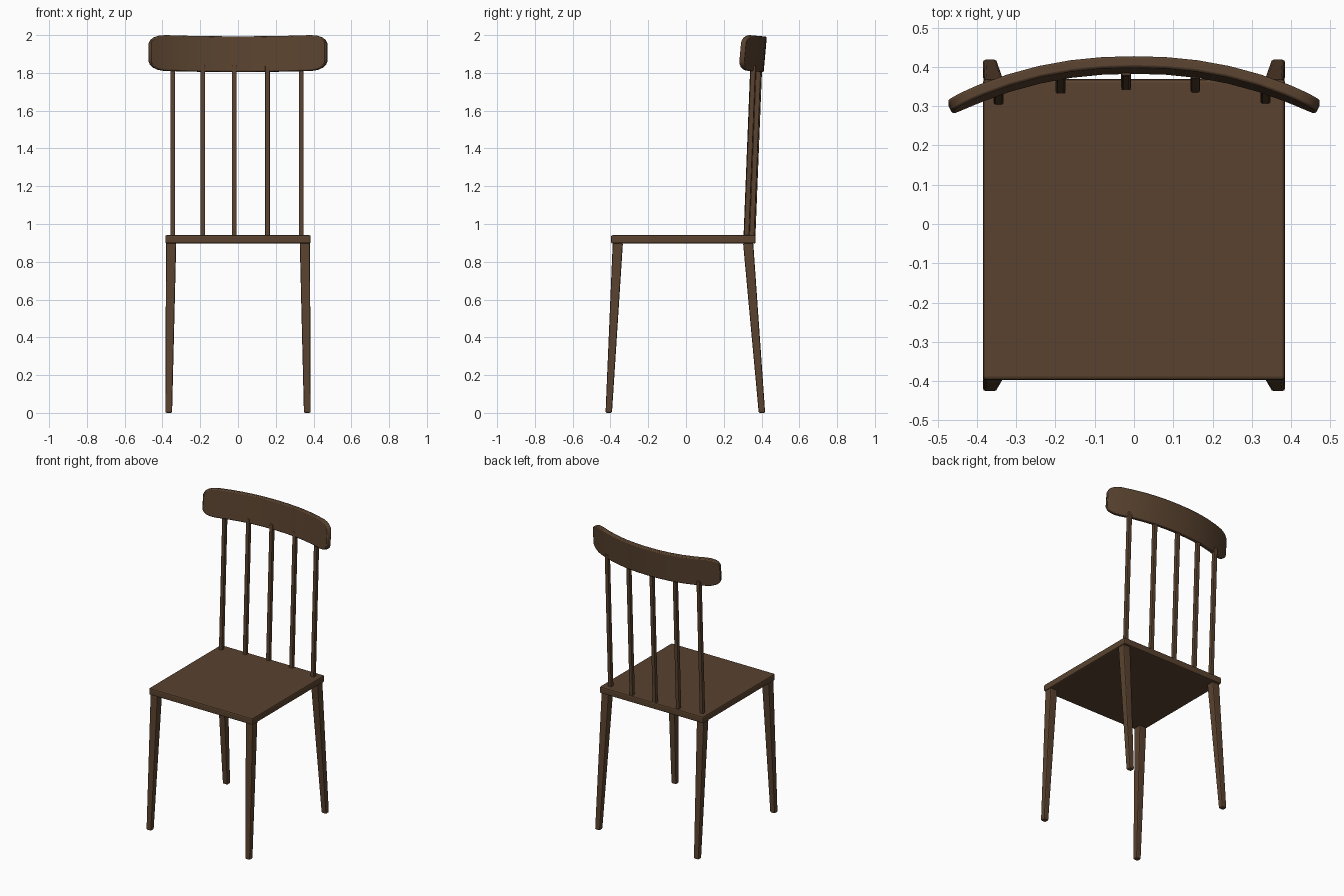
import bpy, bmesh, math
from mathutils import Vector

if "Cube" in bpy.data.objects:
    bpy.data.objects.remove(bpy.data.objects["Cube"])

wood = bpy.data.materials.new("dark_wood")
wood.diffuse_color = (0.1, 0.055, 0.028, 1)
wood.use_nodes = True
wood.node_tree.nodes["Principled BSDF"].inputs["Base Color"].default_value = wood.diffuse_color


def loft(name, rings, bevel):
    """Closed solid through equal-sized rings of points, with chamfered edges."""
    bm = bmesh.new()
    loops = [[bm.verts.new(p) for p in ring] for ring in rings]
    for a, b in zip(loops, loops[1:]):
        for i in range(len(a)):
            j = (i + 1) % len(a)
            bm.faces.new((a[i], a[j], b[j], b[i]))
    bm.faces.new(loops[0])
    bm.faces.new(loops[-1])
    bmesh.ops.recalc_face_normals(bm, faces=bm.faces)
    mesh = bpy.data.meshes.new(name)
    bm.to_mesh(mesh)
    bm.free()
    ob = bpy.data.objects.new(name, mesh)
    bpy.context.collection.objects.link(ob)
    mesh.materials.append(wood)
    mod = ob.modifiers.new("chamfer", 'BEVEL')
    mod.width = bevel
    mod.segments = 2
    mod.limit_method = 'ANGLE'
    mod.angle_limit = math.radians(40)
    return ob


def rect(x, y, z, hx, hy):
    return [(x - hx, y - hy, z), (x + hx, y - hy, z), (x + hx, y + hy, z), (x - hx, y + hy, z)]


# Seat slab
loft("seat", [rect(0, -0.014, 0.896, 0.385, 0.383), rect(0, -0.014, 0.941, 0.385, 0.383)], 0.008)

# Tapered, splayed legs
for side, sx in (("left", -1), ("right", 1)):
    for end, y0, y1 in (("front", -0.409, -0.361), ("back", 0.402, 0.329)):
        loft(f"{end}_{side}_leg", [rect(sx * 0.367, y0, 0, 0.018, 0.017),
                                   rect(sx * 0.354, y1, 0.9, 0.027, 0.027)], 0.007)


# Bowed, leaning top rail
def bow(x):
    return 0.405 - 0.108 * (abs(x) / 0.47) ** 2.2


LEAN = 0.09
half = [(0, 0.094), (0.08, 0.094), (0.16, 0.094), (0.24, 0.094), (0.32, 0.094), (0.39, 0.094),
        (0.42, 0.09), (0.445, 0.08), (0.46, 0.067), (0.469, 0.048)]
stations = [(-x, h) for x, h in half[:0:-1]] + half
rings = []
for x, h in stations:
    slope = (bow(x + 0.001) - bow(x - 0.001)) / 0.002
    n = Vector((-slope, 1, 0)).normalized() * 0.0145
    ring = []
    for s, t in ((-1, -1), (1, -1), (1, 1), (-1, 1)):
        p = Vector((x, bow(x), 0)) + n * s
        p.z = 1.903 + t * h - (p.y - 0.36) * LEAN
        p.y += t * h * LEAN
        ring.append(p)
    rings.append(ring)
rail = loft("top_rail", rings, 0.006)
for f in rail.data.polygons:
    f.use_smooth = len(f.vertices) == 4 and abs(f.normal.x) < 0.8
bpy.context.view_layer.objects.active = rail
rail.select_set(True)
bpy.ops.object.shade_smooth_by_angle(angle=math.radians(30))

# Back spindles following the bow
for i, x in enumerate((-0.345, -0.187, -0.02, 0.156, 0.335)):
    y = bow(x) - 0.051 + 0.018 * (abs(x) / 0.34) ** 2
    loft(f"back_spindle_{i + 1}", [rect(x, y, 0.93, 0.0125, 0.0135),
                                   rect(x, y + 0.036, 1.84, 0.0125, 0.0135)], 0.005)
